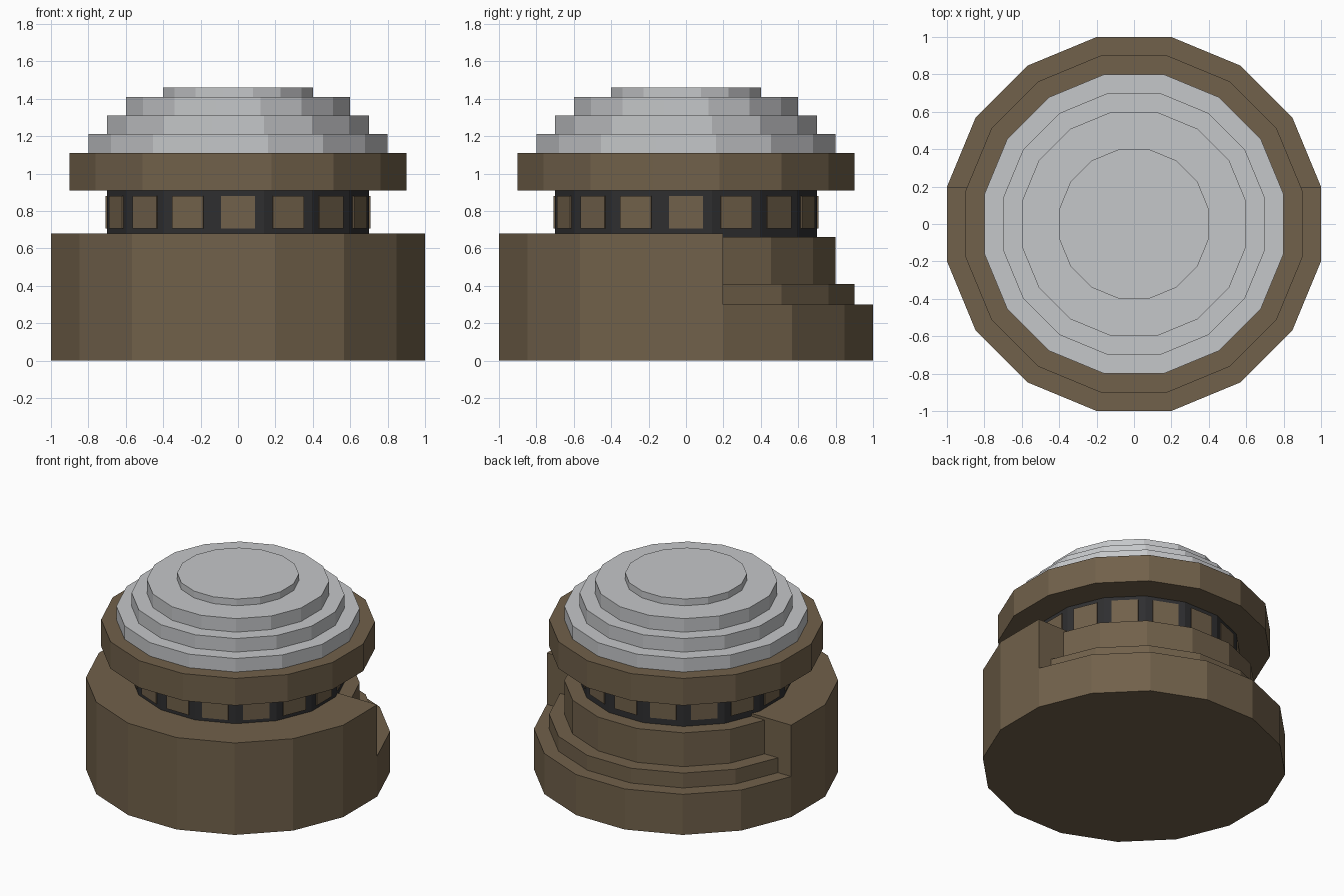
import bpy, bmesh, math
from mathutils import Matrix, Vector

if "Cube" in bpy.data.objects:
    bpy.data.objects.remove(bpy.data.objects["Cube"])

SIDES = 16
HALF = math.pi / SIDES
CUT_Y = math.tan(HALF)          # the rear cut runs through a pair of corners


def material(name, rgb):
    m = bpy.data.materials.new(name)
    m.diffuse_color = (*rgb, 1)
    m.use_nodes = True
    m.node_tree.nodes["Principled BSDF"].inputs["Base Color"].default_value = m.diffuse_color
    return m


BROWN = material("brown", (0.165, 0.119, 0.069))
GREY = material("light grey", (0.56, 0.57, 0.585))
DARK = material("charcoal", (0.028, 0.028, 0.030))


def finish(name, bm, mat):
    bmesh.ops.remove_doubles(bm, verts=bm.verts, dist=1e-5)
    bmesh.ops.recalc_face_normals(bm, faces=bm.faces)
    me = bpy.data.meshes.new(name)
    bm.to_mesh(me)
    bm.free()
    me.materials.append(mat)
    ob = bpy.data.objects.new(name, me)
    bpy.context.collection.objects.link(ob)
    return ob


def ring(r, z):
    """Corners of a 16-gon whose flat sides lie at distance r from the axis."""
    c = r / math.cos(HALF)
    return [Vector((c * math.cos((2 * i + 1) * HALF), c * math.sin((2 * i + 1) * HALF), z))
            for i in range(SIDES)]


def lathe(name, profile, mat):
    """Closed 16-sided solid from (radius, height) points, bottom to top."""
    bm = bmesh.new()
    rings = [[bm.verts.new(p) for p in ring(r, z)] for r, z in profile]
    for a, b in zip(rings, rings[1:]):
        for i in range(SIDES):
            j = (i + 1) % SIDES
            bm.faces.new((a[i], a[j], b[j], b[i]))
    bm.faces.new(rings[0])
    bm.faces.new(rings[-1])
    return finish(name, bm, mat)


# Base: full height in front, cut down to a low ledge behind
bm = bmesh.new()
LOW, HIGH = 0.30, 0.68
outline = ring(1.0, 0)


def face(points):
    bm.faces.new([bm.verts.new(p) for p in points])


def raised(p, z):
    return Vector((p.x, p.y, z))


front = [p for p in outline if p.y < CUT_Y + 1e-4]
back = [p for p in outline if p.y > CUT_Y - 1e-4]
start = max(range(len(front)), key=lambda i: (front[i].y > 0.1, -front[i].x))
front = front[start:] + front[:start]      # run from the left cut corner to the right one
face(outline)
for part, top in ((front, HIGH), (back, LOW)):
    face([raised(p, top) for p in part])
    for a, b in zip(part, part[1:]):
        face([a, b, raised(b, top), raised(a, top)])
l, r = front[0], front[-1]
face([raised(l, LOW), raised(r, LOW), raised(r, HIGH), raised(l, HIGH)])
finish("base", bm, BROWN)

# Rear steps, their front halves sunk into the base
lathe("rear_steps", [(0.9, 0.29), (0.9, 0.41), (0.8, 0.41), (0.8, 0.66)], BROWN)

# Dark window band
lathe("window_band", [(0.7, 0.655), (0.7, 0.915)], DARK)

# Window plates, one on each side of the band
bm = bmesh.new()
for i in range(SIDES):
    m = (Matrix.Rotation(2 * i * HALF, 4, 'Z') @ Matrix.Translation((0.7035, 0, 0.793))
         @ Matrix.Diagonal((0.009, 0.18, 0.175, 1)))
    bmesh.ops.create_cube(bm, size=1, matrix=m)
finish("windows", bm, BROWN)

# Overhanging rim and stepped dome
lathe("roof_rim", [(0.9, 0.91), (0.9, 1.11)], BROWN)
lathe("stepped_dome", [(0.8, 1.11), (0.8, 1.21), (0.7, 1.21), (0.7, 1.31),
                       (0.6, 1.31), (0.6, 1.41), (0.4, 1.41), (0.4, 1.46)], GREY)
